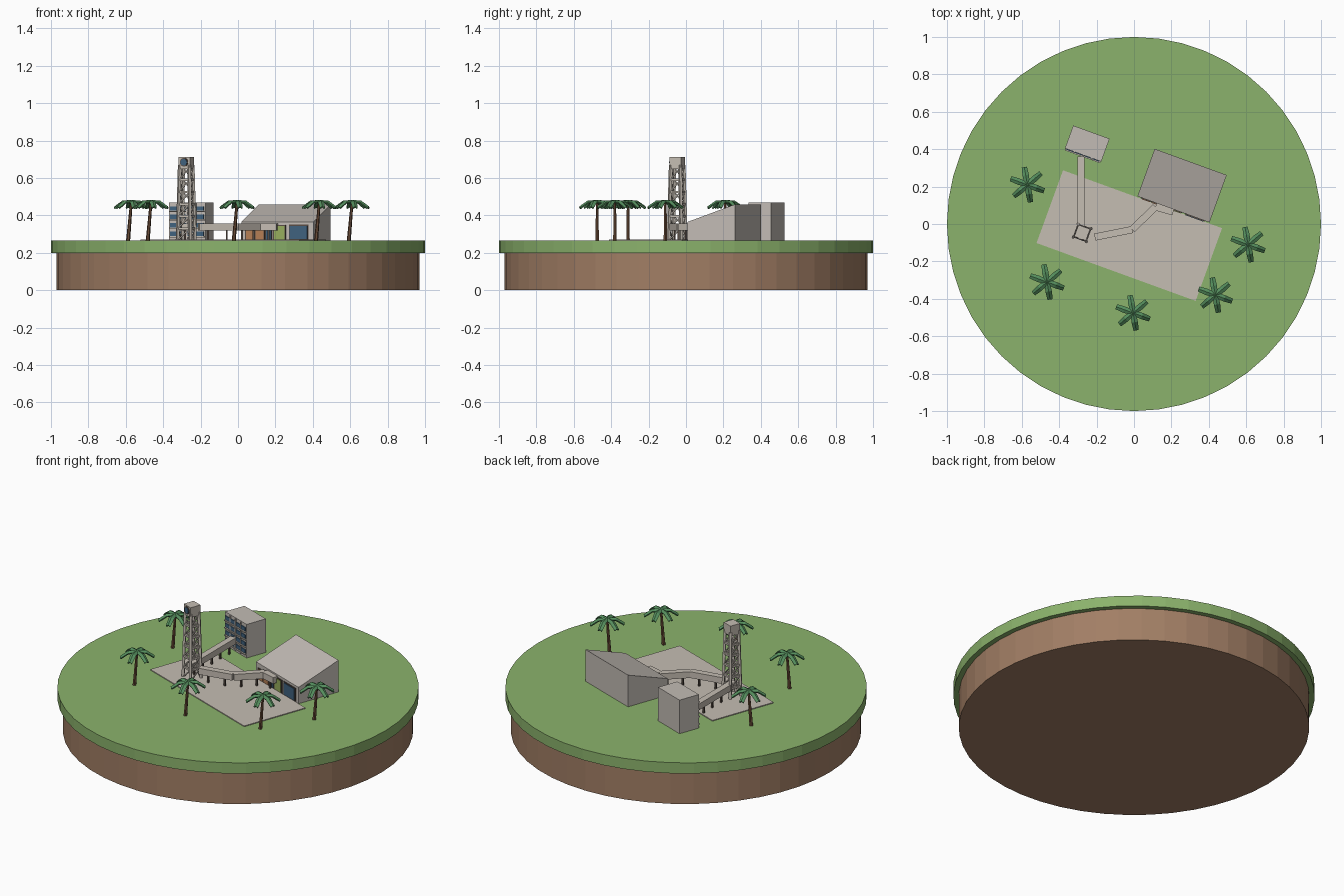
import bpy, bmesh
from math import radians, cos, sin
from mathutils import Matrix, Vector

if "Cube" in bpy.data.objects:
    bpy.data.objects.remove(bpy.data.objects["Cube"])


def material(name, *rgb):
    m = bpy.data.materials.new(name)
    m.use_nodes = True
    m.diffuse_color = (*rgb, 1)
    m.node_tree.nodes["Principled BSDF"].inputs["Base Color"].default_value = (*rgb, 1)
    return m


GRASS = material("grass green", 0.26, 0.45, 0.15)
SOIL = material("soil brown", 0.36, 0.21, 0.13)
CONCRETE = material("warm concrete", 0.56, 0.51, 0.45)
WALL = material("pale wall", 0.54, 0.50, 0.46)
GLASS = material("blue glass", 0.05, 0.12, 0.21)
ORANGE = material("orange panel", 0.46, 0.21, 0.09)
LIME = material("lime panel", 0.31, 0.42, 0.11)
DARK = material("dark support", 0.10, 0.075, 0.06)
BARK = material("palm bark", 0.15, 0.075, 0.04)
LEAF = material("palm leaf", 0.09, 0.27, 0.11)

GROUND = 0.265
TURN = radians(-20)


def finish(name, bm, mat, matrix=Matrix()):
    bmesh.ops.recalc_face_normals(bm, faces=bm.faces)
    mesh = bpy.data.meshes.new(name)
    bm.to_mesh(mesh)
    bm.free()
    mesh.materials.append(mat)
    ob = bpy.data.objects.new(name, mesh)
    ob.matrix_world = matrix
    bpy.context.collection.objects.link(ob)
    return ob


def frame(x, y):
    return Matrix.Translation((x, y, 0)) @ Matrix.Rotation(TURN, 4, "Z")


def add_box(bm, center, size):
    m = Matrix.Translation(center) @ Matrix.Diagonal((*size, 1))
    return bmesh.ops.create_cube(bm, size=1, matrix=m)["verts"]


def box(name, center, size, mat, matrix=Matrix()):
    bm = bmesh.new()
    add_box(bm, center, size)
    return finish(name, bm, mat, matrix)


def add_beam(bm, a, b, width, height):
    a, b = Vector(a), Vector(b)
    d = b - a
    m = Matrix.Translation((a + b) / 2) @ d.to_track_quat("X", "Z").to_matrix().to_4x4()
    bmesh.ops.create_cube(bm, size=1, matrix=m @ Matrix.Diagonal((d.length, width, height, 1)))


def disc(name, radius, low, high, mat):
    bm = bmesh.new()
    bmesh.ops.create_cone(bm, cap_ends=True, segments=48, radius1=radius, radius2=radius,
                          depth=high - low, matrix=Matrix.Translation((0, 0, (low + high) / 2)))
    finish(name, bm, mat)


# Round island and paved plaza
disc("soil_base", 0.97, 0, 0.2, SOIL)
disc("grass_top", 1.0, 0.2, GROUND, GRASS)
box("plaza", (0, 0, GROUND + 0.002), (0.905, 0.414, 0.006), CONCRETE, frame(-0.025, -0.062))

# Hall with a roof sloping down to the front
hall = frame(0.257, 0.205)
bm = bmesh.new()
for v in add_box(bm, (0, 0, 0.362), (0.41, 0.27, 0.194)):
    if v.co.z > 0.4 and v.co.y < 0:
        v.co.z = 0.365
finish("hall", bm, WALL, hall)
for i, (x, w, z, h, mat) in enumerate([
        (-0.155, 0.045, 0.302, 0.06, ORANGE), (-0.1, 0.045, 0.302, 0.06, ORANGE),
        (-0.048, 0.03, 0.302, 0.06, GLASS), (0.012, 0.06, 0.307, 0.072, LIME),
        (0.122, 0.1, 0.309, 0.07, GLASS)]):
    box(f"hall_frame_{i}", (x, -0.136, z), (w + 0.012, 0.006, h + 0.012), DARK, hall)
    box(f"hall_panel_{i}", (x, -0.138, z), (w, 0.008, h), mat, hall)

# Office block with four window bands split by mullions
office = frame(-0.25, 0.43)
box("office_block", (0, 0, 0.367), (0.207, 0.13, 0.206), WALL, office)
for i in range(4):
    z = 0.302 + i * 0.045
    box(f"office_window_{i}", (0, -0.066, z), (0.19, 0.006, 0.023), GLASS, office)
    box(f"office_sill_{i}", (0, -0.068, z - 0.016), (0.2, 0.014, 0.006), CONCRETE, office)
for i in range(3):
    box(f"office_mullion_{i}", ((i - 1) * 0.05, -0.067, 0.37), (0.008, 0.008, 0.19), WALL, office)

# Open lattice tower with a solid head and a round dial
tower = frame(-0.277, -0.047)
bm = bmesh.new()
corners = [(1, 1), (-1, 1), (-1, -1), (1, -1)]


def leg_point(corner, z):
    r = 0.036 - 0.009 * (z - GROUND) / 0.4
    return (corner[0] * r, corner[1] * r, z)


levels = [GROUND + 0.065 * i for i in range(7)]
for i, c in enumerate(corners):
    n = corners[(i + 1) % 4]
    add_beam(bm, leg_point(c, GROUND), leg_point(c, 0.67), 0.015, 0.015)
    for lo, hi in zip(levels, levels[1:]):
        add_beam(bm, leg_point(c, hi), leg_point(n, hi), 0.01, 0.012)
        add_beam(bm, leg_point(c, lo), leg_point(n, hi), 0.006, 0.006)
finish("tower_lattice", bm, CONCRETE, tower)
box("tower_head", (0, 0, 0.684), (0.066, 0.066, 0.054), CONCRETE, tower)
for name, radius, y, mat in [("dial_rim", 0.023, -0.034, DARK), ("dial_face", 0.018, -0.036, GLASS)]:
    bm = bmesh.new()
    bmesh.ops.create_cone(bm, cap_ends=True, segments=16, radius1=radius, radius2=radius, depth=0.006,
                          matrix=Matrix.Translation((0, y, 0.684)) @ Matrix.Rotation(radians(90), 4, "X"))
    finish(name, bm, mat, tower)

# Raised walkways on thin supports
DECK = 0.337
paths = {"office_walkway": [(-0.283, -0.06), (-0.283, 0.36)],
         "hall_walkway": [(-0.21, -0.07), (-0.01, -0.03), (0.115, 0.092), (0.21, 0.065)]}
for name, path in paths.items():
    deck, posts = bmesh.new(), bmesh.new()
    for a, b in zip(path, path[1:]):
        a, b = Vector((*a, DECK)), Vector((*b, DECK))
        add_beam(deck, a, b, 0.038, 0.038)
        count = max(1, round((b - a).length / 0.09))
        for k in range(count):
            p = a.lerp(b, (k + 0.5) / count)
            add_box(posts, (p.x, p.y, 0.293), (0.01, 0.01, 0.056))
    finish(name, deck, CONCRETE)
    finish(name + "_supports", posts, DARK)


# Palms: leaning trunk and six ridged, drooping fronds
def palm(index, x, y):
    bm = bmesh.new()
    base, top = Vector((x - 0.018, y, GROUND - 0.005)), Vector((x, y, 0.472))
    d = top - base
    m = Matrix.Translation((base + top) / 2) @ d.to_track_quat("Z", "Y").to_matrix().to_4x4()
    bmesh.ops.create_cone(bm, cap_ends=True, segments=6, radius1=0.011, radius2=0.007,
                          depth=d.length, matrix=m)
    finish(f"palm_trunk_{index}", bm, BARK)
    bm = bmesh.new()
    for k in range(6):
        a = radians(100 + 60 * k)
        rows = []
        for r, z, w in [(0, 0.478, 0.012), (0.05, 0.475, 0.015), (0.093, 0.445, 0.012)]:
            rows.append([bm.verts.new((x + r * cos(a) - s * w * sin(a), y + r * sin(a) + s * w * cos(a),
                                       z - abs(s) * 0.008)) for s in (-1, 0, 1)])
        for lo, hi in zip(rows, rows[1:]):
            for j in range(2):
                bm.faces.new((lo[j], hi[j], hi[j + 1], lo[j + 1]))
    crown = finish(f"palm_crown_{index}", bm, LEAF)
    solid = crown.modifiers.new("thickness", "SOLIDIFY")
    solid.thickness = 0.009
    solid.offset = 0


for i, spot in enumerate([(-0.57, 0.21), (-0.465, -0.31), (-0.005, -0.475), (0.435, -0.38), (0.61, -0.11)]):
    palm(i, *spot)
